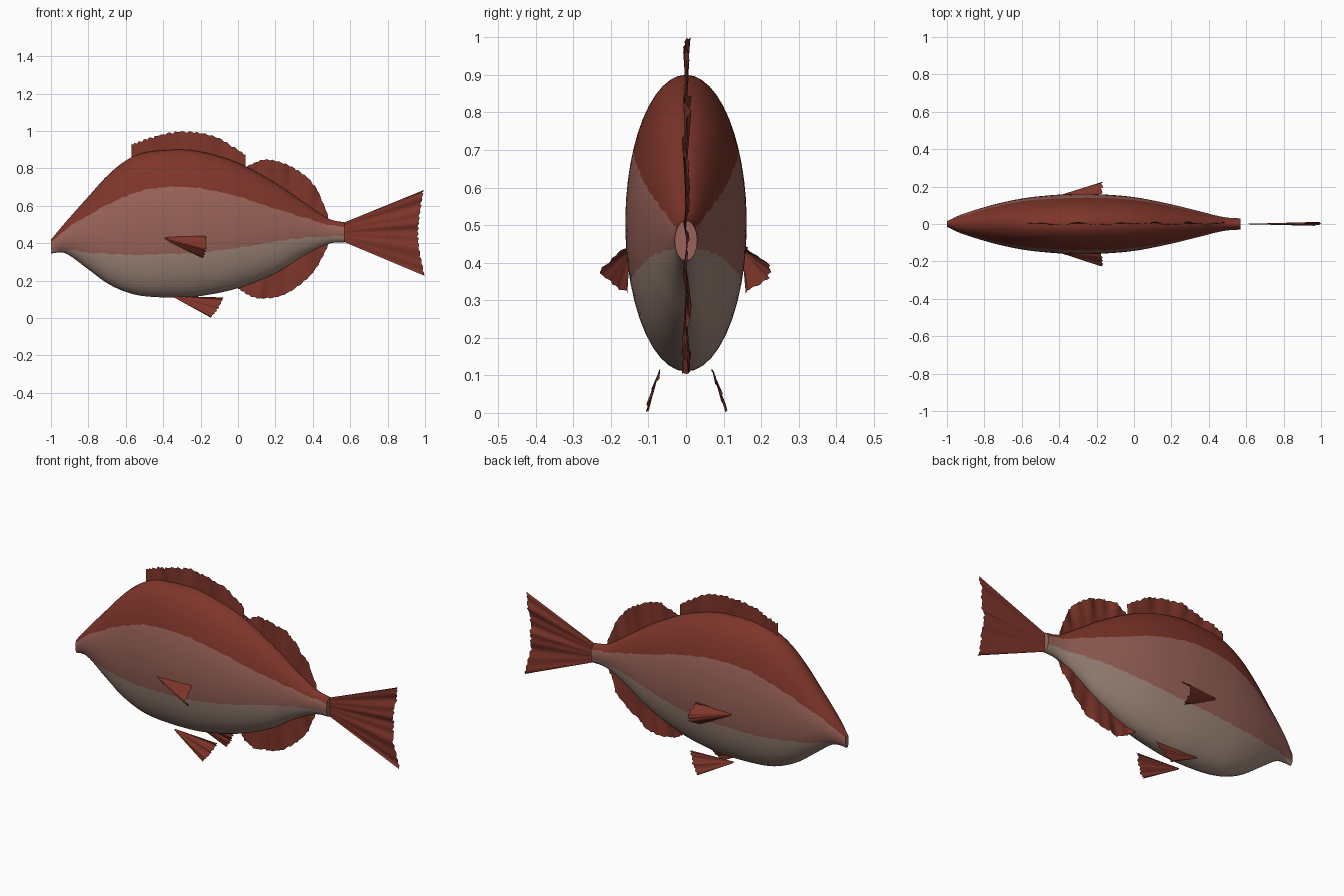
import bpy, bmesh, math, random
from mathutils import Vector

random.seed(4)
if "Cube" in bpy.data.objects:
    bpy.data.objects.remove(bpy.data.objects["Cube"])


def material(name, color):
    m = bpy.data.materials.new(name)
    m.use_nodes = True
    m.diffuse_color = (*color, 1)
    m.node_tree.nodes["Principled BSDF"].inputs["Base Color"].default_value = (*color, 1)
    return m


RED = material("dark red", (0.21, 0.036, 0.023))
ROSE = material("dusty rose", (0.32, 0.125, 0.10))
BELLY = material("pale belly", (0.36, 0.25, 0.20))


def spline(rows, t):
    """Catmull-Rom sample of a list of equal-length rows, t in 0..1."""
    u = t * (len(rows) - 1)
    i = min(int(u), len(rows) - 2)
    f = u - i
    a, b, c, d = (rows[min(max(k, 0), len(rows) - 1)] for k in range(i - 1, i + 3))
    return [0.5 * (2 * q + (r - p) * f + (2 * p - 5 * q + 4 * r - s) * f * f
                   + (3 * q - p - 3 * r + s) * f ** 3) for p, q, r, s in zip(a, b, c, d)]


def finish(name, bm, mats, angle=50):
    mesh = bpy.data.meshes.new(name)
    bm.to_mesh(mesh)
    bm.free()
    obj = bpy.data.objects.new(name, mesh)
    bpy.context.collection.objects.link(obj)
    for m in mats:
        mesh.materials.append(m)
    bpy.ops.object.select_all(action="DESELECT")
    obj.select_set(True)
    bpy.context.view_layer.objects.active = obj
    bpy.ops.object.shade_smooth_by_angle(angle=math.radians(angle))
    return obj


# Body stations: x, top, bottom, half width, upper colour line, lower colour line
STATIONS = [
    (-1.0, .42, .345, .015, .405, .365),
    (-.92, .515, .345, .052, .475, .365),
    (-.8, .65, .26, .090, .55, .35),
    (-.7, .76, .187, .116, .605, .343),
    (-.6, .842, .14, .136, .65, .338),
    (-.5, .885, .117, .149, .685, .338),
    (-.35, .90, .11, .160, .70, .342),
    (-.2, .89, .118, .160, .695, .352),
    (0, .83, .16, .144, .65, .375),
    (.2, .722, .24, .105, .585, .41),
    (.35, .62, .333, .068, .54, .43),
    (.48, .534, .396, .037, .50, .437),
    (.57, .512, .405, .030, .485, .437),
]


def build_body(rings=84, arc=8):
    """Loft ellipses whose vertices follow the two colour lines."""
    bm = bmesh.new()
    loops = []
    for k in range(rings + 1):
        x, top, bot, w, hi, lo = spline(STATIONS, k / rings)
        mid, h = (top + bot) / 2, (top - bot) / 2
        wob = random.uniform(-.004, .004) if 2 < k < rings - 2 else 0
        cuts = [-math.pi / 2] + [math.asin(max(-.95, min(.95, (z - mid + wob) / h)))
                                 for z in (lo, hi)] + [math.pi / 2]
        side = [cuts[j] + (cuts[j + 1] - cuts[j]) * i / arc
                for j in range(3) for i in range(arc)] + [math.pi / 2]
        ring = side + [math.pi - a for a in side[-2:0:-1]]
        loops.append([bm.verts.new((x, -w * math.cos(a), mid + h * math.sin(a)))
                      for a in ring])
    n = len(loops[0])
    for a, b in zip(loops, loops[1:]):
        for i in range(n):
            j = (i + 1) % n
            f = bm.faces.new((a[i], b[i], b[j], a[j]))
            f.material_index = min(i, n - 1 - i) // arc
    for cap in (loops[0], loops[-1]):
        bm.faces.new(cap).material_index = 1
    bmesh.ops.recalc_face_normals(bm, faces=bm.faces)
    return finish("body", bm, [BELLY, ROSE, RED])


def build_fin(name, base, edge, rays, ripple=.006, jag=.012, rows=5):
    """Thin rippled sheet between a base line and a ragged outer edge."""
    bm = bmesh.new()
    grid = []
    phase = random.uniform(0, 6)
    for i in range(rays + 1):
        t = i / rays
        p, q = Vector(spline(base, t)), Vector(spline(edge, t))
        out = (q - p).normalized()
        if 0 < i < rays:
            q -= out * (jag * (i % 3) / 2 * random.uniform(.4, 1))
        wave = math.sin(t * 17 + phase) + .6 * math.sin(t * 41) + .4 * (i % 2)
        column = []
        for r in range(rows + 1):
            s = r / rows
            v = p.lerp(q, s)
            v.y += ripple * s * wave
            column.append(bm.verts.new(v))
        grid.append(column)
    for a, b in zip(grid, grid[1:]):
        for r in range(rows):
            bm.faces.new((a[r], b[r], b[r + 1], a[r + 1]))
    return finish(name, bm, [RED], 70)


def flat(*points):
    """Points on the centre plane."""
    return [(x, 0, z) for x, z in points]


build_body()

# Fins on the centre plane
build_fin("front_dorsal_fin",
          flat((-.57, .80), (-.42, .85), (-.27, .85), (-.12, .83), (.04, .77)),
          flat((-.57, .93), (-.46, .97), (-.3, 1.0), (-.12, .972), (.04, .875)), 54)
build_fin("rear_dorsal_fin",
          flat((.04, .76), (.15, .71), (.27, .64), (.38, .56), (.47, .50)),
          flat((.04, .81), (.15, .85), (.29, .81), (.41, .71), (.49, .53)), 48, .008, .008)
build_fin("anal_fin",
          flat((.0, .20), (.13, .25), (.25, .31), (.37, .39), (.47, .43)),
          flat((.0, .155), (.10, .105), (.25, .125), (.40, .24), (.49, .40)), 48, .008, .008)
build_fin("tail_fin",
          flat((.56, .508), (.56, .475), (.56, .44), (.56, .41)),
          flat((.995, .685), (.972, .54), (.968, .40), (1.0, .225)), 44, .006, .01)

# Paired fins, mirrored across the centre plane
for label, s in (("left", 1), ("right", -1)):
    # the model faces -y, so +y is written as the back-side pair
    place = "back" if s > 0 else "front"
    build_fin(place + "_pectoral_fin",
              [(-.40, s * .15, .437), (-.40, s * .153, .43), (-.395, s * .15, .42)],
              [(-.17, s * .157, .443), (-.165, s * .228, .375), (-.185, s * .158, .318)],
              24, .004, .014)
    build_fin(place + "_pelvic_fin",
              [(-.345, s * .068, .118), (-.345, s * .07, .115), (-.345, s * .072, .112)],
              [(-.075, s * .07, .11), (-.105, s * .092, .05), (-.145, s * .108, .002)],
              20, .004, .01)
